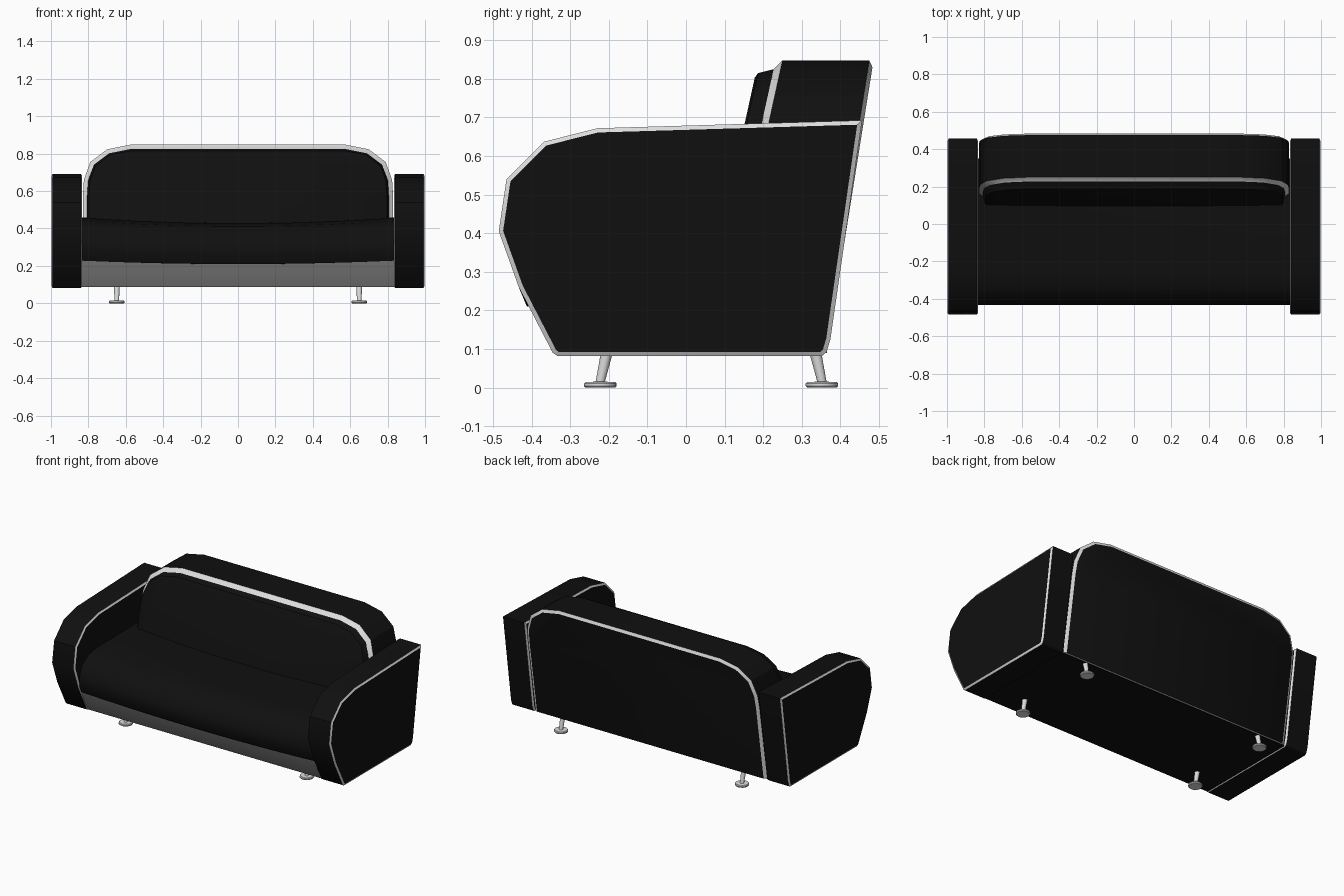
import bpy, bmesh, math
from mathutils import Vector

if "Cube" in bpy.data.objects:
    bpy.data.objects.remove(bpy.data.objects["Cube"])


def material(name, rgb):
    m = bpy.data.materials.new(name)
    m.diffuse_color = (*rgb, 1)
    m.use_nodes = True
    m.node_tree.nodes["Principled BSDF"].inputs["Base Color"].default_value = m.diffuse_color
    return m


BLACK = material("black upholstery", (0.005, 0.005, 0.005))
LIGHT = material("light grey trim", (0.72, 0.72, 0.72))
GREY = material("mid grey base", (0.27, 0.27, 0.27))


def loft(name, rings, mats, band_mats=None, cap_mat=0, angle=32):
    """Join closed rings of points into a capped solid; one material index per band."""
    bm = bmesh.new()
    loops = [[bm.verts.new(p) for p in ring] for ring in rings]
    n = len(loops[0])
    for b in range(len(loops) - 1):
        for i in range(n):
            j = (i + 1) % n
            f = bm.faces.new((loops[b][i], loops[b][j], loops[b + 1][j], loops[b + 1][i]))
            f.material_index = band_mats[b] if band_mats else 0
    for cap in (loops[0], loops[-1]):
        bm.faces.new(cap).material_index = cap_mat
    bmesh.ops.recalc_face_normals(bm, faces=bm.faces)
    me = bpy.data.meshes.new(name)
    bm.to_mesh(me)
    bm.free()
    for m in mats:
        me.materials.append(m)
    ob = bpy.data.objects.new(name, me)
    bpy.context.collection.objects.link(ob)
    bpy.ops.object.select_all(action='DESELECT')
    ob.select_set(True)
    bpy.context.view_layer.objects.active = ob
    bpy.ops.object.shade_smooth_by_angle(angle=math.radians(angle))
    return ob


def inset(pts, d, closed=True):
    """Offset a 2D outline inwards (points run anticlockwise)."""
    out = []
    n = len(pts)
    for i, p in enumerate(pts):
        p = Vector(p)
        normals = []
        for a, b in ((i - 1, i), (i, i + 1)):
            if not closed and (a < 0 or b >= n):
                continue
            e = Vector(pts[b % n]) - Vector(pts[a % n])
            normals.append(Vector((-e.y, e.x)).normalized())
        m = sum(normals, Vector((0, 0))).normalized()
        out.append(p + m * (d / max(m.dot(normals[0]), 0.4)))
    return out


# Arms: side outline (y, z) with light piping round both faces
ARM = [(-0.333, 0.082), (0.352, 0.082), (0.364, 0.092), (0.374, 0.125), (0.456, 0.692),
       (0.44, 0.692), (-0.23, 0.672), (-0.368, 0.637), (-0.465, 0.54), (-0.485, 0.405),
       (-0.433, 0.26), (-0.345, 0.09)]
X_IN, X_OUT = 0.833, 0.998
ARM_INNER = inset(ARM, 0.011)
for side, s in (("left", -1), ("right", 1)):
    rings = [[(s * x, p[0], p[1]) for p in prof] for x, prof in
             ((X_IN, ARM_INNER), (X_IN + 0.007, ARM), (X_OUT - 0.007, ARM), (X_OUT, ARM_INNER))]
    loft(side + "_arm", rings, [BLACK, LIGHT], [1, 0, 1])

# Backrest: leaning slab with raised front cushion and piping front and rear
HALF = [(0.829, 0.09), (0.829, 0.58), (0.824, 0.66), (0.79, 0.755), (0.70, 0.823), (0.575, 0.848)]
BACK = HALF + [(-x, z) for x, z in reversed(HALF)]


def front_y(z):
    return 0.25 - (0.848 - z) * 0.22


def rear_y(z):
    return 0.483 - (0.83 - z) * 0.16


def back_ring(d, dy, plane):
    return [(x, plane(z) + dy, z) for x, z in inset(BACK, d, closed=False)]


loft("backrest", [
    back_ring(0.045, -0.062, front_y),
    back_ring(0.033, -0.056, front_y),
    back_ring(0.023, -0.018, front_y),
    back_ring(0.0, 0.0, front_y),
    back_ring(0.0, -0.011, rear_y),
    back_ring(0.018, 0.0, rear_y),
], [BLACK, LIGHT], [0, 0, 1, 0, 1])

# Seat cushion: side profile swept across the width with a gentle sag
SEAT = [(0.2, 0.46), (-0.25, 0.457), (-0.34, 0.442), (-0.4, 0.4), (-0.432, 0.335),
        (-0.432, 0.275), (-0.412, 0.228), (0.2, 0.215)]
rings = []
for i in range(13):
    x = -0.834 + 1.668 * i / 12
    sag = 1 - (x / 0.834) ** 2
    rings.append([(x, y, z - sag * (0.03 if z > 0.3 else 0.018)) for y, z in SEAT])
loft("seat_cushion", rings, [BLACK], angle=45)

# Base: grey sloping front, black underside
BASE = [(-0.337, 0.087), (0.35, 0.087), (0.35, 0.24), (-0.412, 0.24), (-0.38, 0.16)]
base = loft("base", [[(x, y, z) for y, z in BASE] for x in (-0.836, 0.836)], [BLACK, GREY])
for f in base.data.polygons:
    if f.normal.y < -0.5:
        f.material_index = 1

# Legs: raked post on a round foot
for row, foot_y, top_y in (("front", -0.222, -0.203), ("rear", 0.352, 0.333)):
    for side, s in (("left", -1), ("right", 1)):
        def circle(r, y, z, n=16):
            return [(s * 0.648 + r * math.cos(2 * math.pi * k / n),
                     y + r * math.sin(2 * math.pi * k / n), z) for k in range(n)]
        loft(row + "_" + side + "_leg", [
            circle(0.038, foot_y, 0.0), circle(0.042, foot_y, 0.004),
            circle(0.042, foot_y, 0.011), circle(0.038, foot_y, 0.015),
            circle(0.012, foot_y, 0.0155), circle(0.016, top_y, 0.1),
        ], [LIGHT])
